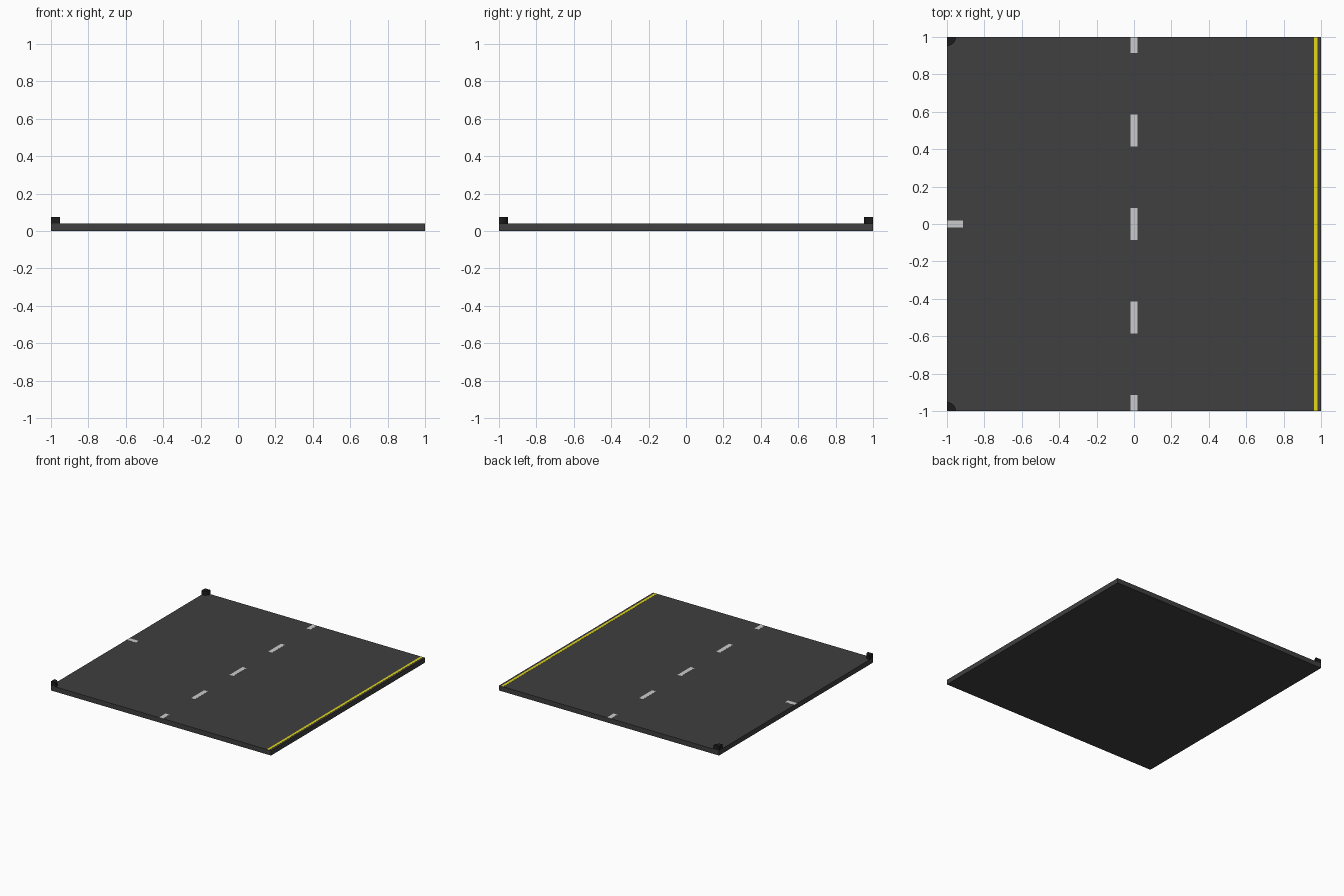
import bpy, bmesh
from math import sin, cos, pi

if "Cube" in bpy.data.objects:
    bpy.data.objects.remove(bpy.data.objects["Cube"])


def material(name, rgb):
    m = bpy.data.materials.new(name)
    m.diffuse_color = (*rgb, 1)
    m.use_nodes = True
    m.node_tree.nodes["Principled BSDF"].inputs["Base Color"].default_value = m.diffuse_color
    return m


asphalt = material("asphalt", (0.05, 0.05, 0.05))
curb_dark = material("curb_dark", (0.012, 0.012, 0.012))
white = material("white_paint", (0.72, 0.72, 0.74))
yellow = material("yellow_paint", (0.75, 0.68, 0.01))


def prism(name, outline, z0, z1, mat):
    """Extrude a flat outline from z0 up to z1."""
    bm = bmesh.new()
    face = bm.faces.new([bm.verts.new((x, y, z0)) for x, y in outline])
    up = bmesh.ops.extrude_face_region(bm, geom=[face])["geom"]
    for v in up:
        if isinstance(v, bmesh.types.BMVert):
            v.co.z = z1
    bmesh.ops.recalc_face_normals(bm, faces=bm.faces)
    mesh = bpy.data.meshes.new(name)
    bm.to_mesh(mesh)
    bm.free()
    mesh.materials.append(mat)
    obj = bpy.data.objects.new(name, mesh)
    bpy.context.collection.objects.link(obj)
    return obj


def rect(x0, x1, y0, y1):
    return [(x0, y0), (x1, y0), (x1, y1), (x0, y1)]


TOP = 0.04
PAINT = TOP + 0.001

# Road slab
prism("road_slab", rect(-1, 1, -1, 1), 0, TOP, asphalt)

# Quarter-round curbs at the two left corners
for side, s in (("front", -1), ("back", 1)):
    arc = [(-1 + 0.048 * cos(a), s * (1 - 0.048 * sin(a)))
           for a in (i * pi / 12 for i in range(7))]
    prism(f"{side}_corner_curb", [(-1, s)] + arc, TOP, 0.075, curb_dark)

# Centre lane dashes, with half dashes at both ends
for i in range(5):
    y = -1 + 0.5 * i
    prism(f"lane_dash_{i + 1}",
          rect(-0.018, 0.018, max(y - 0.085, -1), min(y + 0.085, 1)),
          TOP, PAINT, white)

# Half dash on the left side road
prism("side_dash", rect(-1, -0.915, -0.018, 0.018), TOP, PAINT, white)

# Yellow edge line
prism("edge_line", rect(0.962, 0.982, -1, 1), TOP, PAINT, yellow)
